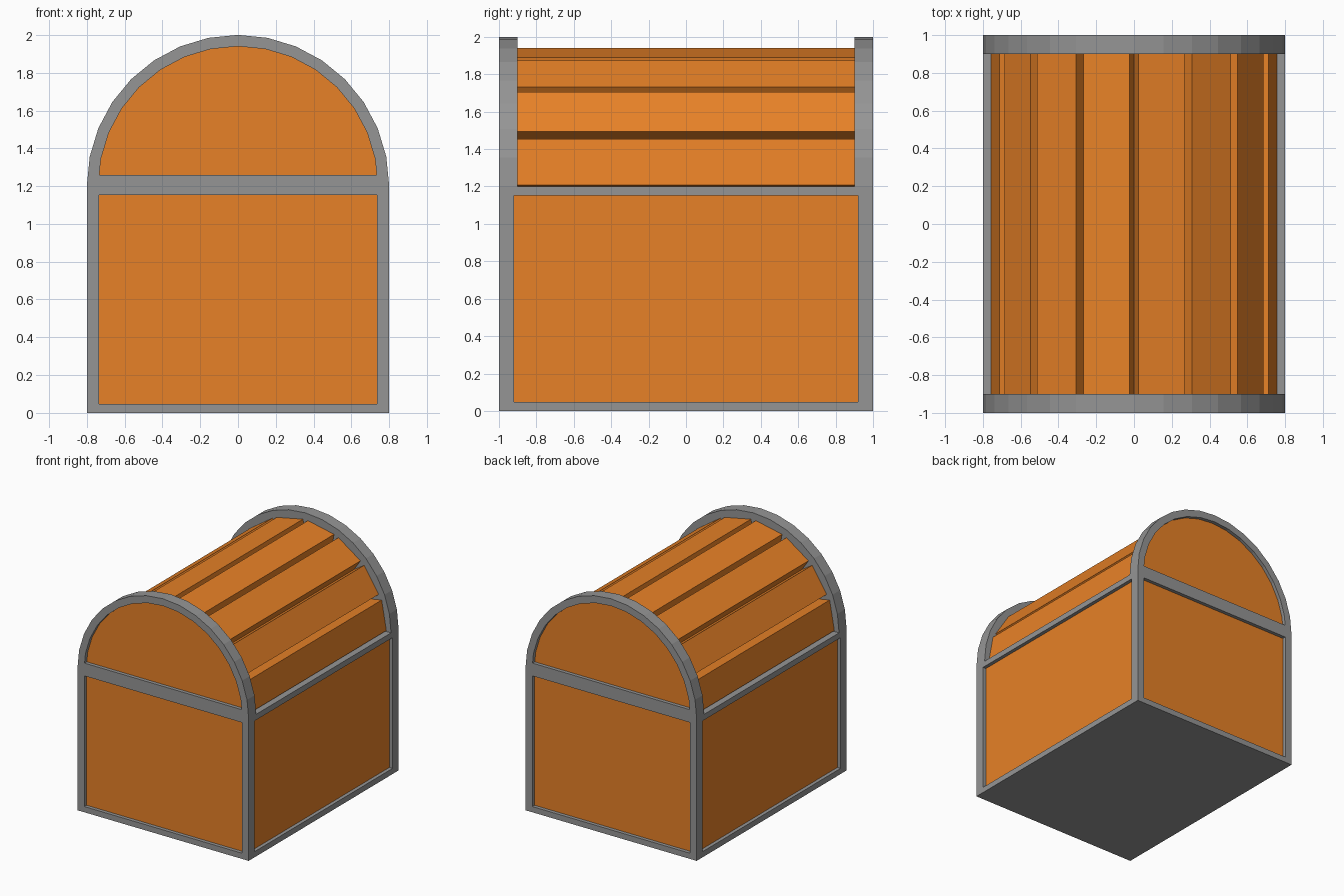
import bpy, bmesh
from math import sin, cos, pi, radians
from mathutils import Vector, Matrix

if "Cube" in bpy.data.objects:
    bpy.data.objects.remove(bpy.data.objects["Cube"])

W, L, H = 0.8, 1.0, 1.2          # half width, half length, base height
RECESS = 0.03

wood = bpy.data.materials.new("wood")
wood.diffuse_color = (0.8, 0.22, 0.02, 1)
wood.use_nodes = True
wood.node_tree.nodes["Principled BSDF"].inputs["Base Color"].default_value = wood.diffuse_color
metal = bpy.data.materials.new("metal")
metal.diffuse_color = (0.3, 0.3, 0.3, 1)
metal.use_nodes = True
metal.node_tree.nodes["Principled BSDF"].inputs["Base Color"].default_value = metal.diffuse_color


def finish(bm, name, mats):
    bmesh.ops.recalc_face_normals(bm, faces=bm.faces[:])
    me = bpy.data.meshes.new(name)
    bm.to_mesh(me)
    bm.free()
    for m in mats:
        me.materials.append(m)
    ob = bpy.data.objects.new(name, me)
    bpy.context.collection.objects.link(ob)
    return ob


def sink(bm, faces):
    # push panels inward and give them the wood material
    bm.normal_update()
    out = bmesh.ops.extrude_discrete_faces(bm, faces=faces)["faces"]
    bm.normal_update()
    for f in out:
        n = f.normal.copy()
        bmesh.ops.translate(bm, verts=f.verts[:], vec=-n * RECESS)
        f.material_index = 1


# Base: box with a recessed wood panel on each of the four sides
bm = bmesh.new()
bmesh.ops.create_cube(bm, size=1)
bm.normal_update()
sides = [f for f in bm.faces if abs(f.normal.z) < 0.5]
bmesh.ops.inset_individual(bm, faces=sides, thickness=0.04, use_even_offset=True)
bmesh.ops.scale(bm, vec=(2 * W, 2 * L, H), verts=bm.verts[:])
bmesh.ops.translate(bm, vec=(0, 0, H / 2), verts=bm.verts[:])
sink(bm, sides)
finish(bm, "chest_base", [metal, wood])

# Lid ends: half-round slabs with a recessed wood panel
for name, s in (("lid_end_front", -1), ("lid_end_back", 1)):
    bm = bmesh.new()
    prof = [(W * cos(pi * i / 16), H + W * sin(pi * i / 16)) for i in range(17)]
    inner = bm.faces.new([bm.verts.new((x, s * 0.9, z)) for x, z in prof])
    ext = bmesh.ops.extrude_face_region(bm, geom=[inner], use_keep_orig=True)["geom"]
    bmesh.ops.translate(bm, vec=(0, s * 0.1, 0),
                        verts=[v for v in ext if isinstance(v, bmesh.types.BMVert)])
    bmesh.ops.recalc_face_normals(bm, faces=bm.faces[:])
    outer = [f for f in bm.faces if f.normal.y * s > 0.9]
    bmesh.ops.inset_individual(bm, faces=outer, thickness=0.06, use_even_offset=True)
    sink(bm, outer)
    finish(bm, name, [metal, wood])

# Lid planks: flat boards around the arch, meeting in V grooves
THICK = 0.12
for i, r in enumerate((0.73, 0.73, 0.735, 0.746)):
    for side, s in (("right", 1), ("left", -1)):
        a = s * radians(11.5 + 22.8 * i)
        bm = bmesh.new()
        bmesh.ops.create_cube(bm, size=1)
        bmesh.ops.scale(bm, vec=(0.25, 1.9, THICK), verts=bm.verts[:])
        bmesh.ops.translate(bm, vec=(0, 0, r - THICK / 2), verts=bm.verts[:])
        bmesh.ops.rotate(bm, cent=(0, 0, 0), matrix=Matrix.Rotation(a, 3, 'Y'),
                         verts=bm.verts[:])
        bmesh.ops.translate(bm, vec=(0, 0, H), verts=bm.verts[:])
        finish(bm, f"lid_plank_{side}_{i + 1}", [wood])
